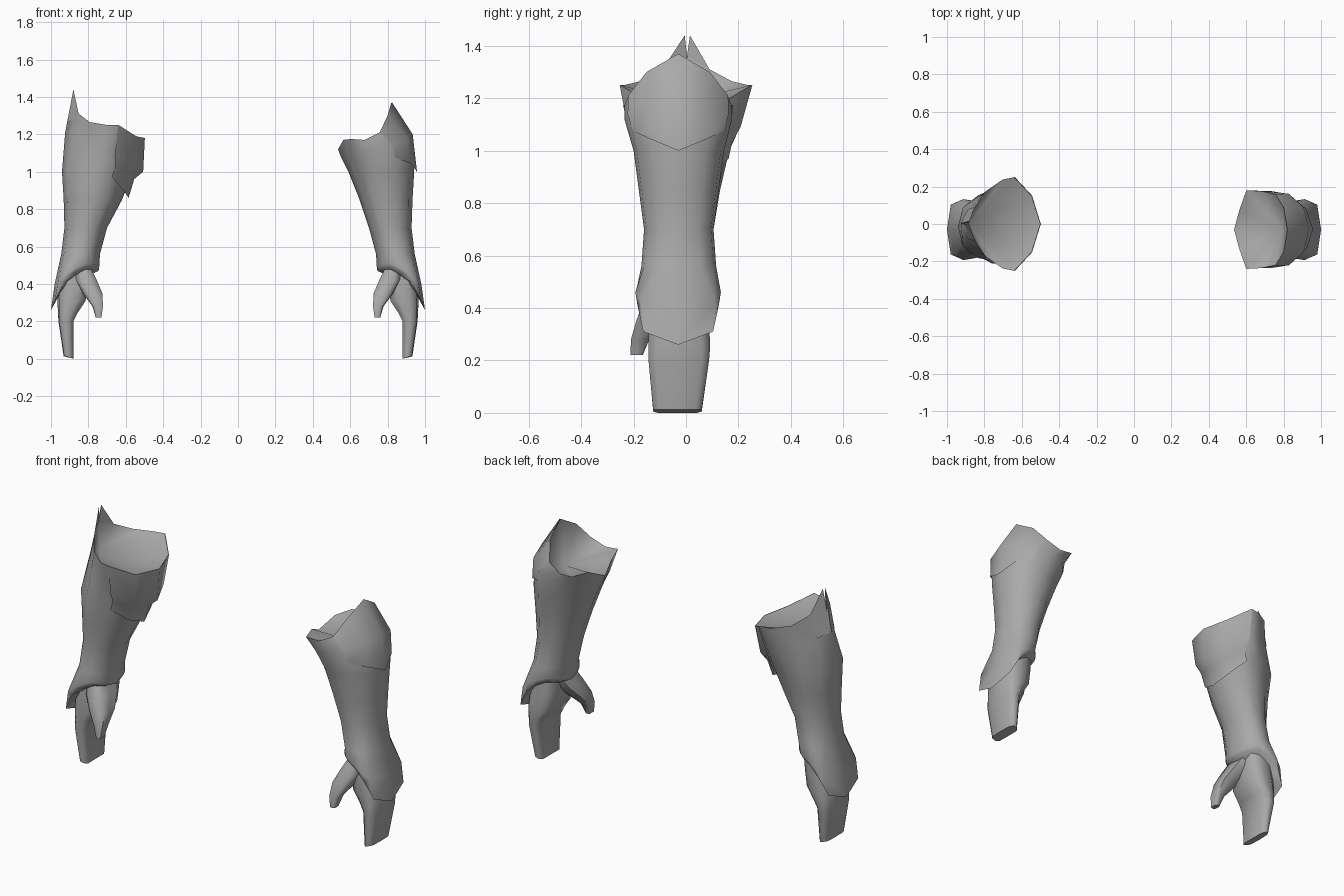
import bpy, bmesh, math

metal = bpy.data.materials.new("grey_metal")
metal.diffuse_color = (0.40, 0.40, 0.40, 1)

# Half cross-sections: (fraction from inner to outer side, fraction of half width)
ARM = [(0, 0), (.08, .55), (.27, .95), (.5, 1), (.72, .93), (.93, .58), (1, 0)]
CUFF = [(0, 0), (.08, .55), (.27, .87), (.5, .95), (.72, 1), (.92, .86), (1, 0)]
TEAR = [(0, 0), (.12, .6), (.36, 1), (.52, .95), (.75, .70), (.9, .36), (1, 0)]
RIM = [(0, 0), (.1, .5), (.23, 1), (.5, .98), (.78, .9), (.93, .57), (1, 0)]
ELBOW = [(0, 0), (.08, .55), (.27, .95), (.5, 1), (.70, .93), (.91, .58), (1, 0)]
BOX = [(0, 0), (0, .8), (.3, 1), (.7, 1), (.95, .75), (1, 0)]


def section(ring, prof, lo, hi):
    """Points of one ring (z, x_inner, x_outer, y_front, y_back[, profile])."""
    z, xi, xo, yf, yb = ring[:5]
    prof = ring[5] if len(ring) > 5 else prof
    n, c, h = len(prof), (yf + yb) / 2, (yb - yf) / 2
    zs = z if isinstance(z, list) else [z] * n
    pt = lambda i, s: (xi + (xo - xi) * prof[i][0], c + s * h * prof[i][1], zs[i])
    if lo is None:
        return [pt(i, -1) for i in range(n)] + [pt(i, 1) for i in range(n - 2, 0, -1)]
    if hi == n - 1:   # strip over the outer side
        return [pt(i, -1) for i in range(lo, n)] + [pt(i, 1) for i in range(n - 2, lo - 1, -1)]
    return [pt(i, 1) for i in range(hi, -1, -1)] + [pt(i, -1) for i in range(1, hi + 1)]


def finish(name, bm, angle=65):
    me = bpy.data.meshes.new(name)
    bm.to_mesh(me)
    bm.free()
    me.materials.append(metal)
    ob = bpy.data.objects.new(name, me)
    bpy.context.collection.objects.link(ob)
    for o in bpy.context.selected_objects:
        o.select_set(False)
    ob.select_set(True)
    bpy.context.view_layer.objects.active = ob
    bpy.ops.object.shade_smooth_by_angle(angle=math.radians(angle))


def loft(name, side, rings, prof=ARM, lo=None, hi=None, top=None, bottom=False):
    bm = bmesh.new()
    rows = [[bm.verts.new((side * x, y, z)) for x, y, z in section(r, prof, lo, hi)]
            for r in rings]
    n = len(rows[0])
    for a, b in zip(rows, rows[1:]):
        for i in range(n if lo is None else n - 1):
            j = (i + 1) % n
            bm.faces.new((a[i], a[j], b[j], b[i]))
    if top:
        apex = bm.verts.new((side * top[0], top[1], top[2]))
        for i in range(n):
            bm.faces.new((rows[-1][i], rows[-1][(i + 1) % n], apex))
    if bottom:
        bm.faces.new(rows[0][::-1])
    if side < 0:
        bmesh.ops.reverse_faces(bm, faces=bm.faces[:])
    finish(name, bm)


# Cuff and lower forearm, shared by both arms
LOWER = [
    ([.45, .45, .45, .44, .42, .38, .35], .79, .95, -.12, .06, CUFF),
    ([.47, .48, .49, .46, .41, .31, .26], .745, 1.0, -.185, .125, CUFF),
    ([.49, .50, .51, .49, .46, .42, .40], .742, .98, -.193, .133, CUFF),
    (.56, .738, .945, -.17, .115),
    (.70, .70, .928, -.16, .105),
]

for side, label in ((1, "right"), (-1, "left")):
    # Hand: flat mitten with tapered fingers
    loft("hand_" + label, side, [
        ([0, 0, .005, .012, .012, .012], .88, .932, -.125, .06),
        (.20, .88, .96, -.143, .088),
        (.25, .855, .963, -.143, .092),
        (.31, .815, .965, -.142, .09),
        (.40, .80, .955, -.14, .085),
        (.48, .79, .94, -.13, .08)], BOX, bottom=True)
    # Thumb
    loft("thumb_" + label, side, [
        (.22, .73, .76, -.212, -.165),
        (.28, .722, .778, -.21, -.14),
        (.35, .725, .83, -.19, -.07),
        (.42, .755, .87, -.165, .0),
        (.48, .785, .88, -.14, .03)], BOX, bottom=True)

# Right sleeve with a pointed elbow end
loft("sleeve_right", 1, LOWER + [
    (.85, .65, .933, -.18, .125),
    (1.0, .59, .942, -.20, .145),
    ([1.08, 1.10, 1.10, 1.12, 1.14, 1.17, 1.20], .55, .93, -.235, .175),
    ([1.12, 1.17, 1.175, 1.17, 1.21, 1.30, 1.37], .535, .82, -.24, .18, RIM),
], top=(.79, -.03, 1.11))

# Elbow plate laid over the outer side
loft("elbow_plate_right", 1, [
    ([1.1, 1.1, 1.1, 1.08, 1.075, 1.045, 1.0], .565, .957, -.215, .158, ELBOW),
    ([1.1, 1.1, 1.1, 1.12, 1.14, 1.17, 1.20], .55, .934, -.237, .177),
    ([1.1, 1.1, 1.1, 1.17, 1.21, 1.30, 1.37], .535, .824, -.242, .182, RIM),
], lo=4, hi=6)

# Left sleeve, wider and teardrop-shaped at its top
loft("sleeve_left", -1, LOWER + [
    (.85, .62, .932, -.18, .13),
    (1.0, .56, .941, -.195, .165),
    ([1.06, 1.07, 1.10, 1.12, 1.14, 1.17, 1.20], .525, .925, -.22, .21, TEAR),
    ([1.18, 1.19, 1.25, 1.25, 1.265, 1.31, 1.37], .50, .89, -.25, .25, TEAR),
], top=(.88, 0, 1.19))

# Flared plate on the inner side of the left sleeve
loft("inner_plate_left", -1, [
    ([.86, .90, .97, 1, 1, 1, 1], .585, .92, -.203, .172),
    ([.96, .98, 1.03, 1, 1, 1, 1], .555, .93, -.21, .185),
    ([1.0, 1.03, 1.09, 1, 1, 1, 1], .507, .93, -.222, .208, TEAR),
    ([1.18, 1.19, 1.25, 1, 1, 1, 1], .498, .89, -.253, .253, TEAR),
], lo=0, hi=2)

# Twin spikes flush with the outer top edge of the left sleeve
for s, label in ((-1, "front"), (1, "back")):
    bm = bmesh.new()
    v = [bm.verts.new(p) for p in (
        (-.926, .004, 1.20), (-.888, .08 * s, 1.18), (-.852, .09 * s, 1.31),
        (-.88, .005 + .01 * s, 1.44), (-.885, .004, 1.36))]
    for f in ((0, 1, 2), (0, 2, 3), (0, 3, 4), (4, 3, 2)):
        bm.faces.new([v[i] for i in f])
    bmesh.ops.recalc_face_normals(bm, faces=bm.faces[:])
    finish("spike_" + label, bm, 30)
